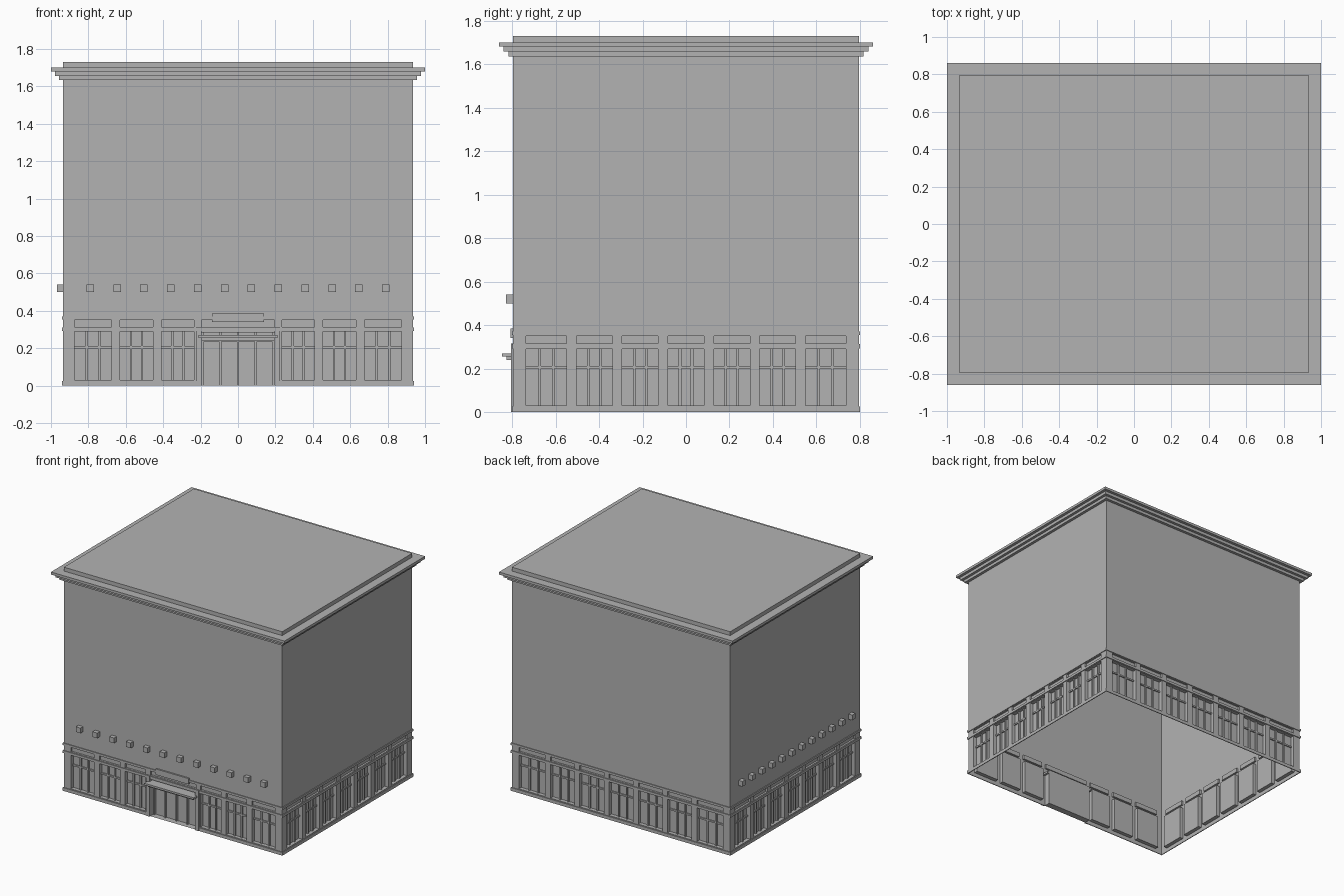
import bpy, bmesh
from math import pi
from mathutils import Matrix, Vector

cube = bpy.data.objects.get("Cube")
if cube:
    bpy.data.objects.remove(cube)

stone = bpy.data.materials.new("grey stone")
stone.use_nodes = True
GREY = (0.45, 0.45, 0.45, 1)
stone.diffuse_color = GREY
stone.node_tree.nodes["Principled BSDF"].inputs["Base Color"].default_value = GREY

HX, HY, TOP = 0.935, 0.795, 1.73
WINDOW, PANEL, DOOR = (0.03, 0.29, 0.03), (0.315, 0.35, 0.015), (0, 0.285, 0.05)


class Part:
    """Collects faces in a wall frame: u along the wall, d inward, z up."""

    def __init__(self, name):
        self.name, self.bm = name, bmesh.new()
        self.side(0)

    def side(self, k):
        self.rot = Matrix.Rotation(k * pi / 2, 3, 'Z')
        self.half, self.dist = (HX, HY) if k % 2 == 0 else (HY, HX)

    def quad(self, *points):
        self.bm.faces.new([self.bm.verts.new(self.rot @ Vector((u, d - self.dist, z)))
                           for u, d, z in points])

    def flat(self, u0, u1, z0, z1, d=0):
        self.quad((u0, d, z0), (u1, d, z0), (u1, d, z1), (u0, d, z1))

    def recess(self, u0, u1, z0, z1, d):
        self.flat(u0, u1, z0, z1, d)
        self.quad((u0, 0, z0), (u1, 0, z0), (u1, d, z0), (u0, d, z0))
        self.quad((u0, d, z1), (u1, d, z1), (u1, 0, z1), (u0, 0, z1))
        self.quad((u0, 0, z0), (u0, d, z0), (u0, d, z1), (u0, 0, z1))
        self.quad((u1, d, z0), (u1, 0, z0), (u1, 0, z1), (u1, d, z1))

    def box(self, u0, u1, z0, z1, d0, d1):
        self.flat(u0, u1, z0, z1, d0)
        self.quad((u1, d1, z0), (u0, d1, z0), (u0, d1, z1), (u1, d1, z1))
        self.quad((u0, d1, z0), (u1, d1, z0), (u1, d0, z0), (u0, d0, z0))
        self.quad((u0, d0, z1), (u1, d0, z1), (u1, d1, z1), (u0, d1, z1))
        self.quad((u0, d1, z0), (u0, d0, z0), (u0, d0, z1), (u0, d1, z1))
        self.quad((u1, d0, z0), (u1, d1, z0), (u1, d1, z1), (u1, d0, z1))

    def finish(self):
        bmesh.ops.remove_doubles(self.bm, verts=self.bm.verts, dist=0.0001)
        mesh = bpy.data.meshes.new(self.name)
        self.bm.to_mesh(mesh)
        self.bm.free()
        mesh.materials.append(stone)
        bpy.context.collection.objects.link(bpy.data.objects.new(self.name, mesh))


def bays(k):
    """Bay ranges along wall k; the front has a wide entrance bay."""
    half = HX if k % 2 == 0 else HY
    if k == 0:
        right = [(0.235, 0.41), (0.455, 0.63), (0.675, 0.875)]
        return [(-b, -a) for a, b in reversed(right)] + [(-0.195, 0.195)] + right
    width = (2 * half - 0.43) / 7
    u, result = 0.06 - half, []
    for i in range(7):
        w = width + (0.02 if i in (0, 6) else 0)
        result.append((u, u + w))
        u += w + 0.045
    return result


# Hollow walls with recessed bays, closed by the roof
walls = Part("building_walls")
bars = Part("window_bars")
for k in range(4):
    walls.side(k)
    bars.side(k)
    edge = -walls.half
    for i, (u0, u1) in enumerate(bays(k)):
        walls.flat(edge, u0, 0, TOP)
        edge = u1
        entrance = k == 0 and i == 3
        z = 0
        for z0, z1, depth in (DOOR if entrance else WINDOW, PANEL):
            if z0 > z:
                walls.flat(u0, u1, z, z0)
            walls.recess(u0, u1, z0, z1, depth)
            z = z1
        walls.flat(u0, u1, z, TOP)
        if not entrance:
            # Two mullions and a transom in each window
            for t in (1 / 3, 2 / 3):
                m = u0 + (u1 - u0) * t
                bars.box(m - 0.006, m + 0.006, 0.03, 0.29, 0.018, 0.03)
            bars.box(u0, u1, 0.2, 0.212, 0.021, 0.03)
    walls.flat(edge, walls.half, 0, TOP)
walls.side(0)
walls.quad((-HX, 0, TOP), (HX, 0, TOP), (HX, 2 * HY, TOP), (-HX, 2 * HY, TOP))
walls.finish()
bars.finish()

# Stepped cornice, plinth and the two string courses
cornice, trim = Part("cornice"), Part("plinth_and_ledges")
for k in range(4):
    cornice.side(k)
    trim.side(k)
    for z0, z1, out in ((1.635, 1.657, 0.022), (1.657, 1.68, 0.043), (1.68, 1.70, 0.065)):
        a, b = cornice.half, cornice.half + out
        # Mitred length of one step
        cornice.flat(-b, b, z0, z1, -out)
        cornice.quad((-b, -out, z1), (b, -out, z1), (a, 0, z1), (-a, 0, z1))
        cornice.quad((-a, 0, z0), (a, 0, z0), (b, -out, z0), (-b, -out, z0))
    end = trim.half + 0.006
    for z0, z1 in ((0.293, 0.312), (0.353, 0.37)):
        trim.box(-end, end, z0, z1, -0.006, 0)
    for u0, u1 in ([(-end, -0.225), (0.225, end)] if k == 0 else [(-end, end)]):
        trim.box(u0, u1, 0, 0.025, -0.006, 0)
cornice.finish()
trim.finish()

# Row of square blocks on the front and on the model's right side
blocks = Part("wall_blocks")
for k in (0, 3):
    blocks.side(k)
    for i in range(12):
        u = blocks.half * 0.845 * (2 * i / 11 - 1)
        blocks.box(u - 0.02, u + 0.02, 0.5, 0.54, -0.033, 0)
blocks.finish()

# Entrance: jambs, door frames, canopy and blank name plate
jambs = Part("entrance_jambs")
for s in (-1, 1):
    jambs.box(s * 0.21 - 0.015, s * 0.21 + 0.015, 0, 0.315, -0.01, 0)
jambs.finish()

frames = Part("door_frames")
for u in (-0.188, -0.095, 0, 0.095, 0.188):
    frames.box(u - 0.006, u + 0.006, 0, 0.285, 0.036, 0.05)
frames.box(-0.195, 0.195, 0.235, 0.247, 0.036, 0.05)
frames.finish()

canopy = Part("entrance_canopy")
canopy.box(-0.195, 0.195, 0.24, 0.255, -0.03, 0.05)
canopy.box(-0.212, 0.212, 0.255, 0.27, -0.05, 0.05)
canopy.finish()

plate = Part("blank_plate")
plate.box(-0.14, 0.14, 0.34, 0.385, -0.012, 0)
plate.finish()
